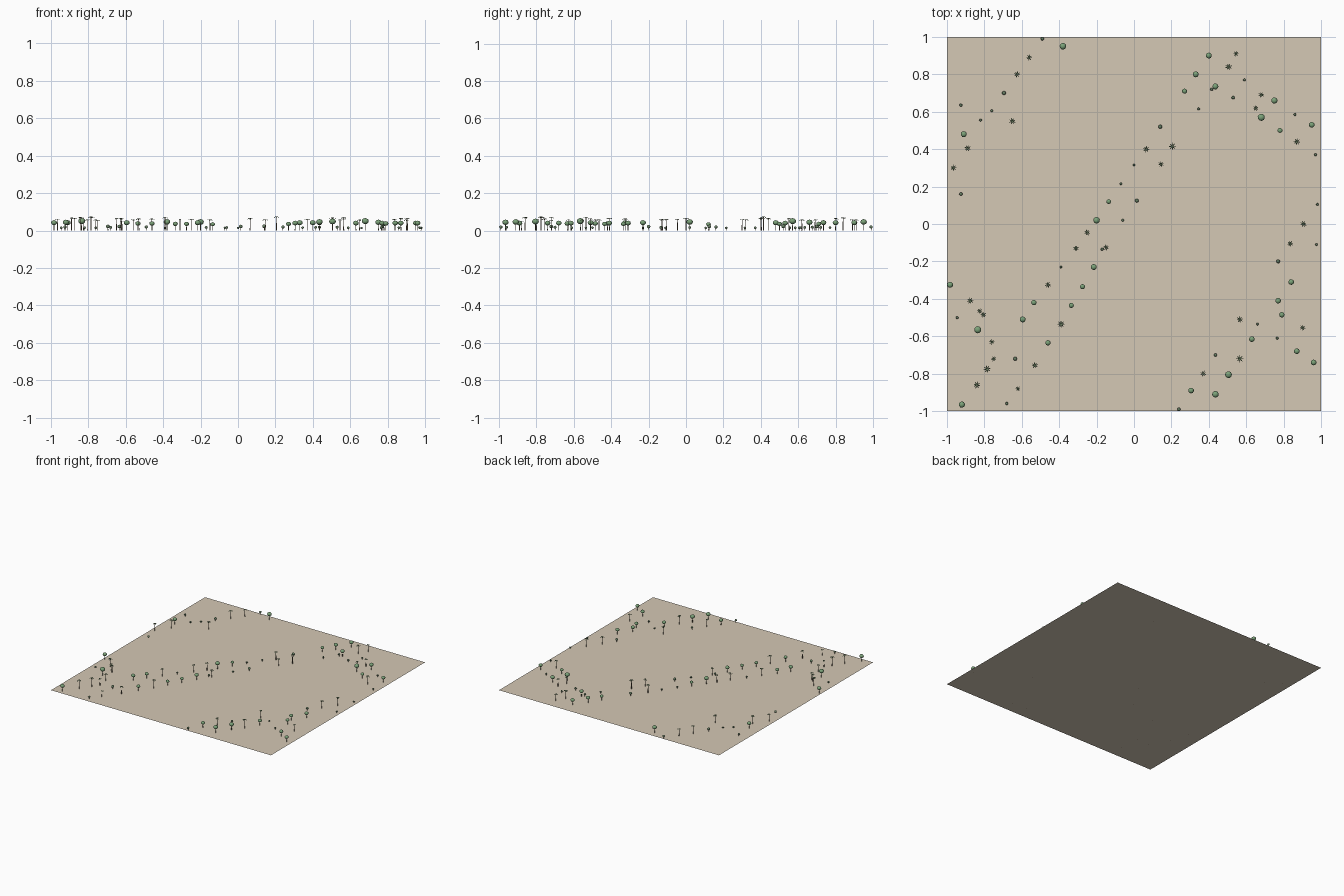
import bpy, bmesh, math, random
from mathutils import Matrix, Vector

random.seed(4)


def material(name, color):
    m = bpy.data.materials.new(name)
    m.diffuse_color = (*color, 1)
    return m


SAND = material("sand", (0.66, 0.58, 0.46))
LEAF = material("leaf", (0.20, 0.36, 0.19))
FROND = material("frond", (0.16, 0.24, 0.13))
SHRUB = material("shrub", (0.14, 0.22, 0.13))
BARK = material("bark", (0.22, 0.17, 0.12))


def new_mesh(name, bm, mats):
    me = bpy.data.meshes.new(name)
    bm.to_mesh(me)
    bm.free()
    for m in mats:
        me.materials.append(m)
    return me


def add_trunk(bm, r1, r2, h):
    bmesh.ops.create_cone(bm, cap_ends=True, segments=6, radius1=r1, radius2=r2,
                          depth=h, matrix=Matrix.Translation((0, 0, h / 2)))
    for f in bm.faces:
        f.material_index = 1


def ball_tree(name, leaf, r, rz, z, trunk_r):
    """Trunk with a flattened round crown."""
    bm = bmesh.new()
    add_trunk(bm, trunk_r, trunk_r * 0.7, z)
    old = set(bm.faces)
    bmesh.ops.create_icosphere(bm, subdivisions=2, radius=1,
                               matrix=Matrix.Translation((0, 0, z)) @ Matrix.Diagonal((r, r, rz, 1)))
    for f in bm.faces:
        if f not in old:
            f.smooth = True
    return new_mesh(name, bm, [leaf, BARK])


def palm_tree(name):
    """Slim trunk with eight arching fronds, unit height."""
    bm = bmesh.new()
    add_trunk(bm, 0.04, 0.025, 0.95)
    for i in range(8):
        rot = Matrix.Rotation(i * math.tau / 8, 3, 'Z')
        rows = []
        for d, w, z in ((0.0, 0.015, 0.95), (0.10, 0.035, 1.0), (0.19, 0.03, 0.97), (0.27, 0.004, 0.89)):
            rows.append([bm.verts.new(rot @ Vector((d, s * w, z))) for s in (-1, 1)])
        for a, b in zip(rows, rows[1:]):
            bm.faces.new((a[0], b[0], b[1], a[1]))
    return new_mesh(name, bm, [FROND, BARK])


def plant(name, mesh, spots):
    for x, y, s in spots:
        ob = bpy.data.objects.new(name, mesh)
        bpy.context.collection.objects.link(ob)
        ob.location = (x, y, 0)
        ob.scale = (s, s, s)
        ob.rotation_euler.z = random.uniform(0, math.tau)


# Ground sheet
bpy.ops.mesh.primitive_plane_add(size=2)
ground = bpy.context.object
ground.name = "ground"
ground.data.materials.append(SAND)

# Round trees: x, y, scale
plant("round_tree", ball_tree("round_tree", LEAF, 0.016, 0.0135, 0.042, 0.0022), [
    (-.38, .95, 1.1), (.40, .90, 1), (.33, .80, 1), (.435, .735, 1), (.27, .71, .85),
    (.75, .66, 1.05), (.68, .57, 1.2), (.78, .50, .85), (.95, .53, .95), (-.91, .48, 1),
    (-.135, .12, .8), (-.20, .02, 1.1), (-.215, -.23, 1), (-.275, -.335, .85),
    (-.335, -.435, .85), (-.983, -.325, 1), (-.535, -.42, .9), (-.595, -.51, 1),
    (-.835, -.565, 1.2), (-.46, -.635, .9), (-.92, -.965, 1.05), (.84, -.31, .95),
    (.77, -.41, .95), (.79, -.485, .9), (.63, -.615, .95), (.87, -.68, .95),
    (.96, -.74, .95), (.505, -.805, 1.15), (.305, -.89, .95), (.435, -.91, 1.1)])

# Palms: x, y, height
plant("palm", palm_tree("palm"), [
    (-.56, .89, .06), (-.625, .80, .066), (-.65, .55, .066), (.545, .91, .058), (.505, .84, .07),
    (.68, .69, .06), (.65, .62, .058), (-.89, .405, .069), (-.965, .30, .062), (.065, .40, .066),
    (.205, .415, .074), (.145, .32, .06), (.87, .44, .067), (.905, 0, .068), (.835, -.105, .062),
    (-.25, -.045, .062), (-.31, -.13, .062), (-.15, -.125, .06), (-.46, -.325, .064),
    (-.39, -.535, .072), (-.53, -.755, .064), (-.875, -.41, .068), (-.825, -.465, .058),
    (-.805, -.485, .06), (-.76, -.63, .058), (-.75, -.72, .056), (-.785, -.775, .074),
    (-.84, -.86, .072), (-.62, -.88, .052), (.565, -.51, .065), (.90, -.555, .058),
    (.565, -.72, .072), (.37, -.80, .062)])

# Small shrubs: x, y, scale
plant("shrub", ball_tree("shrub", SHRUB, 0.009, 0.0085, 0.019, 0.0016), [
    (-.49, .99, 1), (-.695, .70, 1.15), (-.76, .605, .8), (-.82, .555, .8), (-.925, .635, .9),
    (-.925, .16, 1), (.59, .77, .8), (.415, .72, .9), (.53, .675, .95), (.345, .615, .8),
    (.86, .585, .8), (.97, .37, .8), (.14, .52, 1.2), (0, .315, .75), (-.07, .215, .75),
    (.015, .125, 1.15), (-.06, .02, .85), (.98, .105, .75), (.975, -.11, .75), (-.17, -.135, .9),
    (-.39, -.23, .75), (.77, -.20, 1.1), (-.945, -.50, .8), (.66, -.535, .75), (.765, -.61, .8),
    (.435, -.70, .95), (-.635, -.72, 1.15), (-.68, -.96, .9), (.24, -.99, 1)])
